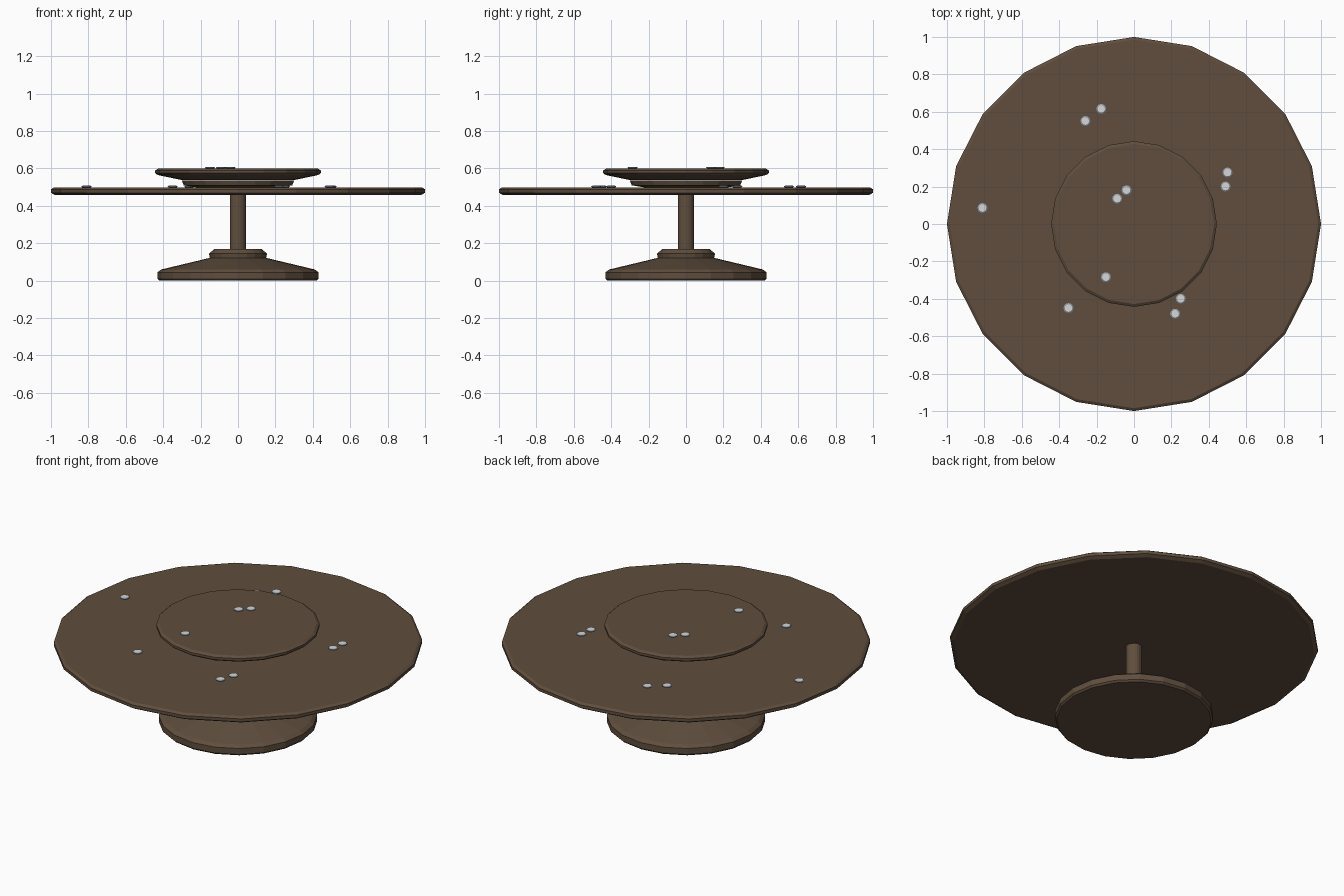
import bpy, bmesh, math

cube = bpy.data.objects.get("Cube")
if cube:
    bpy.data.objects.remove(cube, do_unlink=True)


def material(name, color):
    m = bpy.data.materials.new(name)
    m.use_nodes = True
    m.diffuse_color = (*color, 1)
    m.node_tree.nodes["Principled BSDF"].inputs["Base Color"].default_value = (*color, 1)
    return m


wood = material("dark wood", (0.115, 0.076, 0.047))
silver = material("pale silver", (0.68, 0.68, 0.68))
steel = material("blue grey", (0.28, 0.34, 0.40))


def lathe(name, profile, sides, mats, location=(0, 0, 0)):
    """Spin a (radius, height) profile into a closed solid."""
    bm = bmesh.new()
    rings = []
    for r, z in profile:
        angles = [2 * math.pi * i / sides for i in range(sides)]
        rings.append([bm.verts.new((r * math.cos(a), r * math.sin(a), z)) for a in angles])
    for low, high in zip(rings, rings[1:]):
        for i in range(sides):
            j = (i + 1) % sides
            bm.faces.new((low[i], low[j], high[j], high[i]))
    bm.faces.new(rings[0][::-1])
    top = bm.faces.new(rings[-1])
    top.material_index = len(mats) - 1
    mesh = bpy.data.meshes.new(name)
    bm.to_mesh(mesh)
    bm.free()
    for m in mats:
        mesh.materials.append(m)
    obj = bpy.data.objects.new(name, mesh)
    obj.location = location
    bpy.context.collection.objects.link(obj)
    return obj


SIDES = 20

# Pedestal: wide foot, collar and post
lathe("pedestal_foot", [(0.42, 0), (0.43, 0.01), (0.43, 0.045), (0.41, 0.06),
                        (0.15, 0.122)], SIDES, [wood])
lathe("pedestal_collar", [(0.15, 0.118), (0.155, 0.145), (0.125, 0.17)], SIDES, [wood])
lathe("post", [(0.044, 0.16), (0.044, 0.465)], SIDES, [wood])

# Large round top with softened rim
lathe("table_top", [(0.98, 0.458), (1.0, 0.47), (1.0, 0.488), (0.985, 0.498)], SIDES, [wood])

# Turntable: small foot, neck and flared tray
lathe("turntable_foot", [(0.2, 0.495), (0.29, 0.51), (0.3, 0.535)], SIDES, [wood])
lathe("turntable_tray", [(0.3, 0.538), (0.43, 0.565), (0.443, 0.575), (0.443, 0.589),
                         (0.428, 0.599)], SIDES, [wood])

# Small flared studs, three on the turntable and the rest on the table
stud = [(0.014, -0.004), (0.027, 0.004), (0.027, 0.006), (0.02, 0.01)]
groups = [
    ("turntable_stud", 0.599, [(-0.04, 0.18), (-0.09, 0.135), (-0.15, -0.285)]),
    ("table_stud", 0.498, [(-0.26, 0.55), (-0.175, 0.615), (0.5, 0.275), (0.49, 0.2),
                           (-0.81, 0.085), (-0.35, -0.45), (0.25, -0.4), (0.22, -0.48)]),
]
for name, z, spots in groups:
    for n, (x, y) in enumerate(spots, 1):
        lathe(f"{name}_{n}", stud, 12, [steel, silver], (x, y, z))
